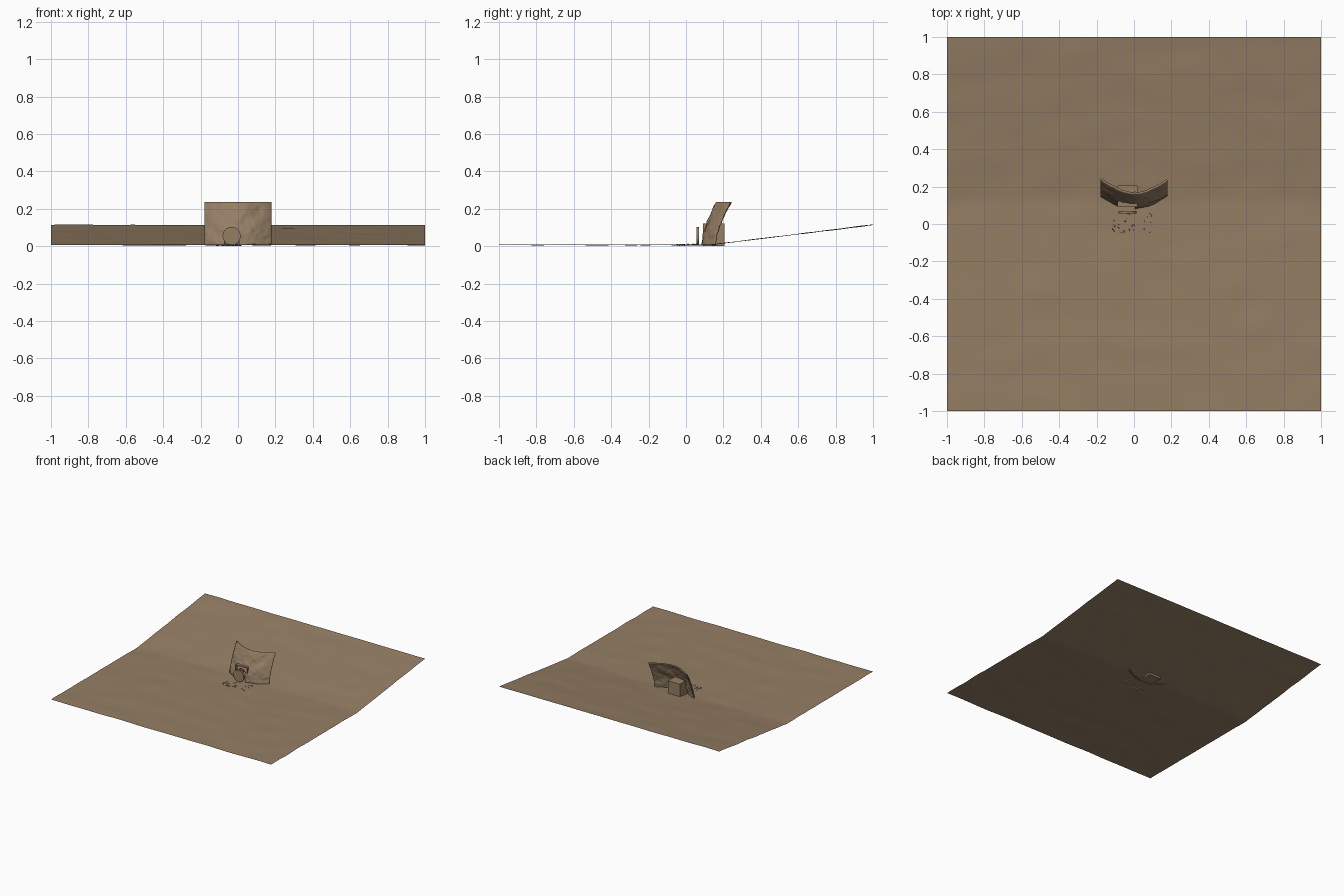
import bpy, bmesh, math, random
from mathutils import Vector, Matrix, noise

random.seed(4)
cube = bpy.data.objects.get("Cube")
if cube:
    bpy.data.objects.remove(cube, do_unlink=True)


def make_material(name, rgb):
    mat = bpy.data.materials.new(name)
    mat.use_nodes = True
    colour = (*rgb, 1)
    mat.diffuse_color = colour
    mat.node_tree.nodes["Principled BSDF"].inputs["Base Color"].default_value = colour
    return mat


earth = make_material("sandy earth", (0.30, 0.21, 0.13))


def add_object(name, bm, smooth=True):
    mesh = bpy.data.meshes.new(name)
    bm.to_mesh(mesh)
    bm.free()
    mesh.materials.append(earth)
    ob = bpy.data.objects.new(name, mesh)
    bpy.context.collection.objects.link(ob)
    if smooth:
        bpy.ops.object.select_all(action='DESELECT')
        ob.select_set(True)
        bpy.context.view_layer.objects.active = ob
        bpy.ops.object.shade_smooth_by_angle(angle=math.radians(40))
    return ob


def ground_height(x, y):
    ramp = max(0, y - 0.13) * 0.123
    return 0.007 + ramp + 0.004 * noise.noise(Vector((x * 4, y * 7, 0)))


# Ground sheet, level in front and rising behind
bm = bmesh.new()
bmesh.ops.create_grid(bm, x_segments=80, y_segments=80, size=1)
for v in bm.verts:
    v.co.z = ground_height(v.co.x, v.co.y)
add_object("ground", bm)

# Bowed cliff sheet leaning back, with a doorway left open
DOOR_X = -0.034
bm = bmesh.new()
bmesh.ops.create_grid(bm, x_segments=54, y_segments=36, size=1)
for v in bm.verts:
    u, t = v.co.x, (v.co.y + 1) / 2
    x, z = 0.18 * u, 0.006 + 0.231 * t
    rough = noise.noise(Vector((x * 14, z * 16, 3))) + 0.4 * noise.noise(Vector((x * 40, z * 40, 8)))
    y = 0.08 + 0.085 * t ** 1.6 + 0.07 * abs(u) ** 1.8 + 0.009 * rough
    v.co = (x, y, z)


def in_doorway(p):
    dx = p.x - DOOR_X
    return abs(dx) < 0.04 and (p.z < 0.06 or math.hypot(dx, p.z - 0.055) < 0.042)


opening = [f for f in bm.faces if in_doorway(f.calc_center_median())]
bmesh.ops.delete(bm, geom=opening, context='FACES')
cliff = add_object("cliff_wall", bm)
solid = cliff.modifiers.new("thickness", 'SOLIDIFY')
solid.thickness = 0.01
solid.offset = -1

# Chamber behind the doorway, open at the front
bm = bmesh.new()
bmesh.ops.create_cube(bm, size=1, matrix=Matrix.Translation((DOOR_X, 0.148, 0.06))
                      @ Matrix.Diagonal((0.108, 0.116, 0.12, 1)))
front = [f for f in bm.faces if f.normal.y < -0.9]
bmesh.ops.delete(bm, geom=front, context='FACES')
add_object("chamber", bm, smooth=False)

# Round door stone standing before the doorway
bm = bmesh.new()
bmesh.ops.create_cone(bm, cap_ends=True, segments=32, radius1=0.048, radius2=0.048, depth=0.014,
                      matrix=Matrix.Translation((DOOR_X, 0.062, 0.055)) @ Matrix.Rotation(math.pi / 2, 4, 'X'))
add_object("door_stone", bm)

# Scattered pebbles around the entrance
bm = bmesh.new()
for i in range(26):
    x, y = random.uniform(-0.12, 0.11), random.uniform(-0.055, 0.06)
    r = random.uniform(0.003, 0.006)
    place = Matrix.Translation((x, y, ground_height(x, y) + 0.001))
    turn = Matrix.Rotation(random.uniform(0, math.tau), 4, 'Z')
    shape = Matrix.Diagonal((r * 1.3, r, r * 0.8, 1))
    bmesh.ops.create_icosphere(bm, subdivisions=1, radius=1, matrix=place @ turn @ shape)
add_object("pebbles", bm, smooth=False)
